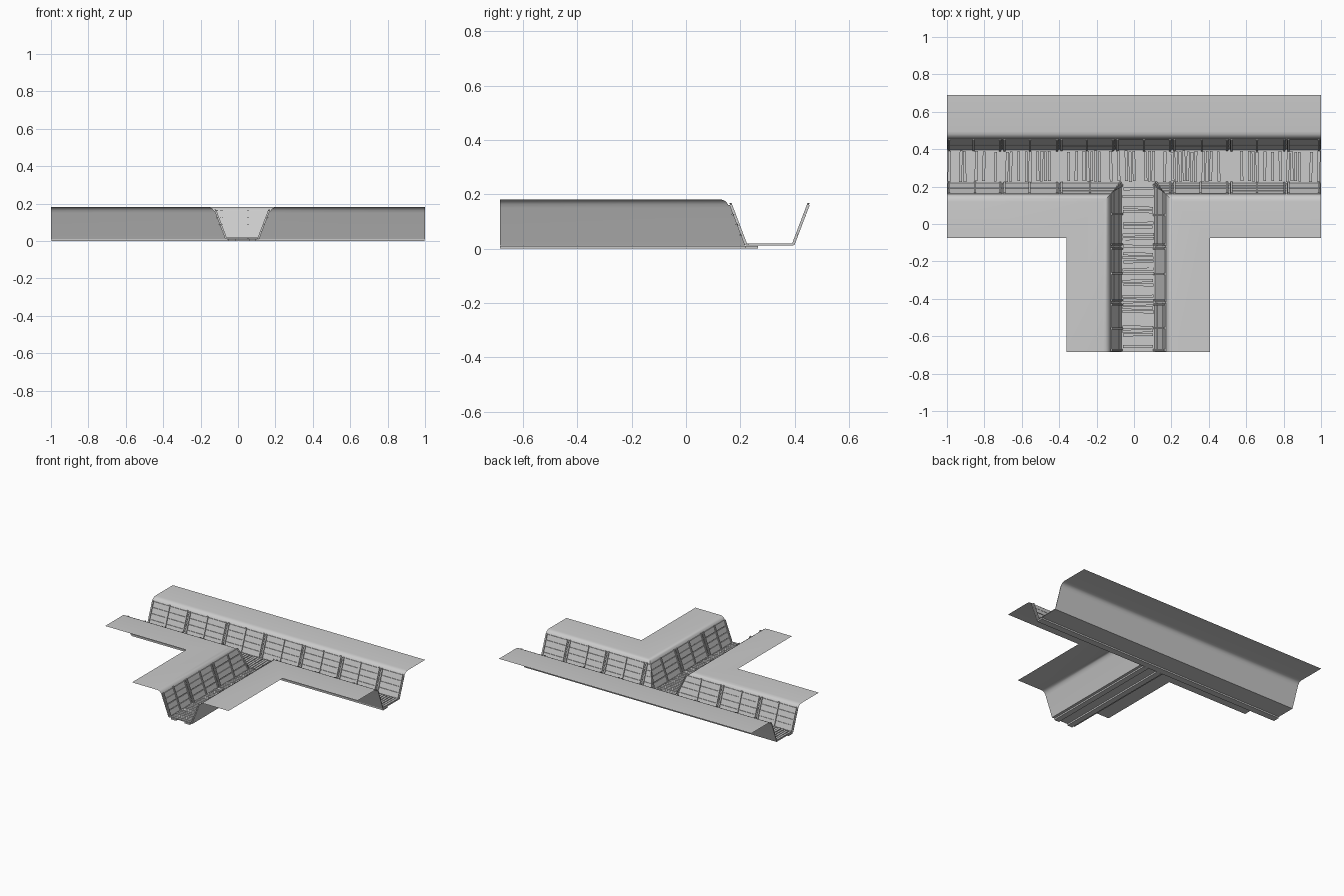
import bpy, bmesh, random

if "Cube" in bpy.data.objects:
    bpy.data.objects.remove(bpy.data.objects["Cube"])
random.seed(4)

CX, CY = 0.0225, 0.3075      # centre lines of the stem and the main trench
END = -0.685                 # open end of the stem
BASE, SLOPE = 0.094, 0.38    # half width at the floor, wall batter


def finish(bm, name, smooth=False, recalc=True):
    if recalc:
        bmesh.ops.recalc_face_normals(bm, faces=bm.faces)
    me = bpy.data.meshes.new(name)
    bm.to_mesh(me)
    bm.free()
    ob = bpy.data.objects.new(name, me)
    bpy.context.collection.objects.link(ob)
    if smooth:
        bpy.context.view_layer.objects.active = ob
        ob.select_set(True)
        bpy.ops.object.shade_smooth_by_angle(angle=0.6)
        ob.select_set(False)
    return ob


def box(bm, fn, s, z, d):
    """Box in wall coordinates, mapped to the world by fn(s, z, d)."""
    v = [bm.verts.new(fn(a, b, c)) for a in s for b in z for c in d]
    for f in ((0, 1, 3, 2), (4, 6, 7, 5), (0, 4, 5, 1),
              (2, 3, 7, 6), (0, 2, 6, 4), (1, 5, 7, 3)):
        bm.faces.new([v[i] for i in f])


# Earth banks: wall, rounded lip and flat ground swept along each edge
profile = [(BASE, 0.011), (0.147, 0.150), (0.153, 0.164), (0.161, 0.174),
           (0.173, 0.180), (0.188, 0.182), (0.3825, 0.182)]
paths = {
    "earth_bank_back": lambda h: [(1, CY + h), (-1, CY + h)],
    "earth_bank_left": lambda h: [(-1, CY - h), (CX - h, CY - h), (CX - h, END)],
    "earth_bank_right": lambda h: [(CX + h, END), (CX + h, CY - h), (1, CY - h)],
}
for name, path in paths.items():
    bm = bmesh.new()
    rows = [[bm.verts.new((x, y, z)) for x, y in path(h)] for h, z in profile]
    for a, b in zip(rows, rows[1:]):
        for i in range(len(a) - 1):
            bm.faces.new((a[i], a[i + 1], b[i + 1], b[i]))
    for f in bm.faces:
        f.normal_update()
    if sum(f.normal.z for f in bm.faces) < 0:
        bmesh.ops.reverse_faces(bm, faces=bm.faces)
    finish(bm, name, True, False)

# Earth floor of the T
bm = bmesh.new()
outline = [(-1, CY - BASE), (CX - BASE, CY - BASE), (CX - BASE, END), (CX + BASE, END),
           (CX + BASE, CY - BASE), (1, CY - BASE), (1, CY + BASE), (-1, CY + BASE)]
bm.faces.new([bm.verts.new((x, y, 0.011)) for x, y in outline])
finish(bm, "earth_floor", recalc=False)


# Timber revetments; the inner ends are mitred at the junction corners
def half(z, d):
    return BASE + (z - 0.011) * SLOPE - d


def back(s, z, d):
    return (s, CY + half(z, d), z)


def front_left(s, z, d):
    h = half(z, d)
    return (min(s, CX - h), CY - h, z)


def front_right(s, z, d):
    h = half(z, d)
    return (max(s, CX + h), CY - h, z)


def stem_left(s, z, d):
    h = half(z, d)
    return (CX - h, min(s, CY - h), z)


def stem_right(s, z, d):
    h = half(z, d)
    return (CX + h, min(s, CY - h), z)


def revetment(name, fn, cuts):
    bm = bmesh.new()
    rows, z0, z1 = 4, 0.014, 0.163
    step = (z1 - z0) / rows
    for a, b in zip(cuts, cuts[1:]):
        for r in range(rows):
            j = random.uniform(-0.001, 0.001)
            lo = z0 + r * step
            box(bm, fn, (a + 0.002, b - 0.002),
                (lo + 0.001 + j, lo + step - 0.002 + j), (0.003, 0.007))
        posts = [a + 0.012, b - 0.012]
        if b - a > 0.2:
            posts.append((a + b) / 2 + random.uniform(-0.006, 0.006))
        for p in posts:
            box(bm, fn, (p - 0.005, p + 0.005),
                (0.012, 0.164 + random.uniform(0, 0.004)), (0.006, 0.014))
    finish(bm, name)


revetment("revetment_back", back, [-1, -0.705, -0.4, -0.1, 0.205, 0.51, 0.815, 1])
revetment("revetment_front_left", front_left, [-1, -0.705, -0.4, -0.06])
revetment("revetment_front_right", front_right, [0.105, 0.205, 0.51, 0.815, 1])
stem_cuts = [END, -0.42, -0.12, 0.22]
revetment("revetment_stem_left", stem_left, stem_cuts)
revetment("revetment_stem_right", stem_right, stem_cuts)


# Duckboards: cross slats with slight skew and uneven lengths
def main_run(s, z, d):
    return (s, CY + d, z)


def stem_run(s, z, d):
    return (CX + d, s, z)


def duckboard(name, run, start, stop, beams, beam_stop):
    bm = bmesh.new()
    n = round((stop - start) / 0.0205)
    pitch = (stop - start) / n
    for i in range(n):
        c = start + (i + 0.5) * pitch
        skew = random.uniform(-0.03, 0.03)
        ends = (-0.081 + random.uniform(-0.004, 0.004), 0.081 + random.uniform(-0.004, 0.004))
        top = 0.019 + random.uniform(-0.001, 0.001)
        box(bm, lambda s, z, d: run(s + skew * d, z, d),
            (c - 0.0075, c + 0.0075), (0.0125, top), ends)
    finish(bm, name + "_slats")
    # Bearers under the slats
    bm = bmesh.new()
    for lo, hi in beams:
        box(bm, run, (start, beam_stop), (0, 0.0105), (lo, hi))
    finish(bm, name + "_bearers")


duckboard("main_duckboard", main_run, -0.998, 0.998, [(-0.09, -0.043)], 0.998)
duckboard("stem_duckboard", stem_run, END, 0.22, [(-0.075, -0.035), (0.035, 0.075)], 0.217)
